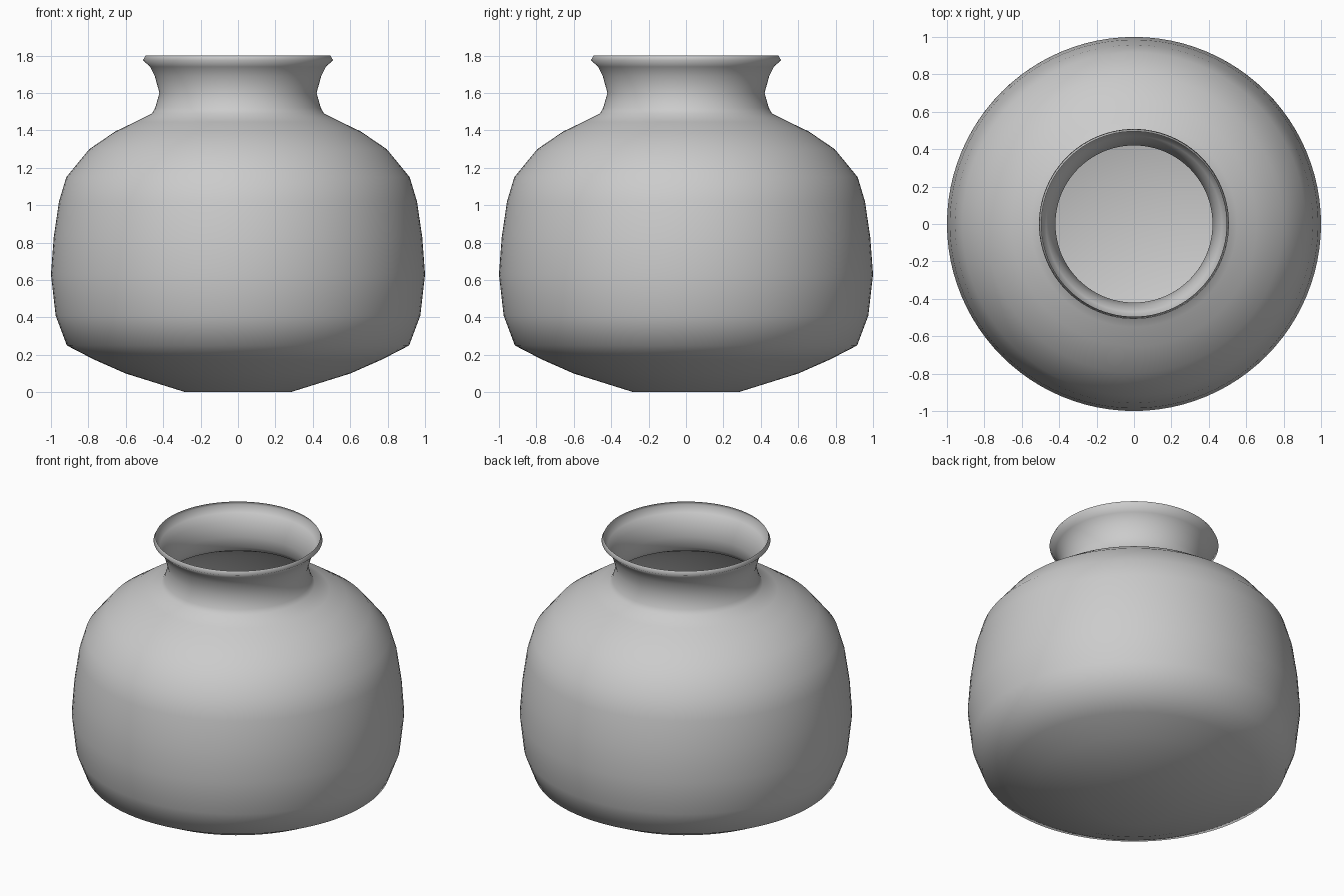
import bpy, bmesh, math

cube = bpy.data.objects.get("Cube")
if cube:
    bpy.data.objects.remove(cube, do_unlink=True)

SEGMENTS = 96

# Vessel profile as (radius, height), from the base centre up to the rim
profile = [
    (0.0, 0.0), (0.28, 0.0), (0.60, 0.10), (0.77, 0.175), (0.915, 0.25),
    (0.975, 0.41), (1.0, 0.63), (0.985, 0.83), (0.957, 1.02), (0.918, 1.15),
    (0.795, 1.30), (0.655, 1.395), (0.55, 1.445), (0.46, 1.49), (0.443, 1.52),
    (0.42, 1.60), (0.445, 1.69), (0.47, 1.74), (0.508, 1.775), (0.495, 1.80),
]

# Clay colour
clay = bpy.data.materials.new("grey clay")
clay.use_nodes = True
colour = (0.6, 0.6, 0.6, 1.0)
clay.diffuse_color = colour
clay.node_tree.nodes["Principled BSDF"].inputs["Base Color"].default_value = colour

# Spin the profile round the z axis
bm = bmesh.new()
verts = [bm.verts.new((r, 0, z)) for r, z in profile]
edges = [bm.edges.new(pair) for pair in zip(verts, verts[1:])]
bmesh.ops.spin(bm, geom=verts + edges, cent=(0, 0, 0), axis=(0, 0, 1),
               angle=math.tau, steps=SEGMENTS, use_duplicate=False)
bmesh.ops.remove_doubles(bm, verts=bm.verts, dist=0.0005)
bmesh.ops.recalc_face_normals(bm, faces=bm.faces)

# Face the thin wall outwards
bm.faces.ensure_lookup_table()
widest = max(bm.faces, key=lambda f: f.calc_center_median().xy.length)
if widest.normal.dot(widest.calc_center_median()) < 0:
    bmesh.ops.reverse_faces(bm, faces=bm.faces)
for face in bm.faces:
    face.smooth = True

mesh = bpy.data.meshes.new("pot")
bm.to_mesh(mesh)
bm.free()
mesh.materials.append(clay)
pot = bpy.data.objects.new("pot", mesh)
bpy.context.collection.objects.link(pot)
